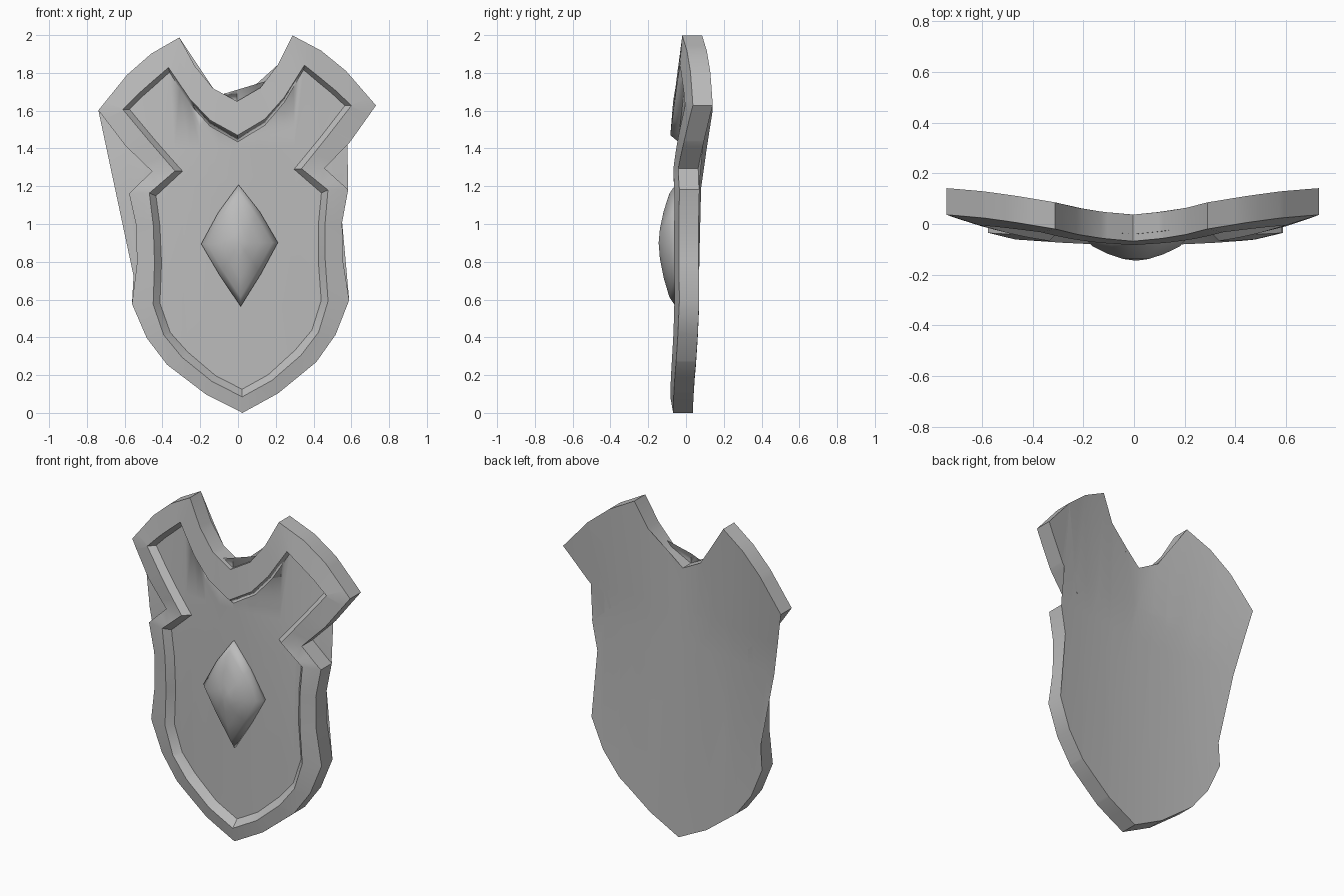
import bpy, bmesh, math
from mathutils import Matrix, Vector

cube = bpy.data.objects.get("Cube")
if cube:
    bpy.data.objects.remove(cube, do_unlink=True)

metal = bpy.data.materials.new("grey_metal")
metal.use_nodes = True
GREY = (0.5, 0.5, 0.5, 1)
metal.diffuse_color = GREY
metal.node_tree.nodes["Principled BSDF"].inputs["Base Color"].default_value = GREY

# Half outlines (x, z), from the top notch round to the bottom point
OUTER = [(0, 1.65), (.125, 1.72), (.22, 1.84), (.3, 1.993), (.45, 1.91), (.58, 1.8),
         (.735, 1.615), (.595, 1.425), (.457, 1.287), (.58, 1.172), (.545, 1),
         (.545, .8), (.575, .587), (.5, .405), (.395, .262), (.19, .1), (0, 0)]
LIP = [(0, 1.47), (.145, 1.553), (.25, 1.667), (.36, 1.835), (.45, 1.76), (.52, 1.7),
       (.605, 1.617), (.475, 1.455), (.335, 1.287), (.473, 1.172), (.455, 1),
       (.452, .8), (.463, .583), (.41, .42), (.315, .3), (.16, .17), (0, .085)]
FLOOR = [(0, 1.435), (.145, 1.52), (.25, 1.64), (.355, 1.81), (.435, 1.74), (.5, 1.685),
         (.57, 1.617), (.44, 1.455), (.295, 1.285), (.438, 1.157), (.42, 1),
         (.415, .8), (.427, .588), (.375, .432), (.285, .328), (.14, .2), (0, .125)]
FLOOR_Y, BACK_Y = -.04, .037
SHARP = math.radians(32)


def bend(x, z):
    """Backward sweep of the shield: curved across, with swept upper wings."""
    return .1 * x * x + .165 * abs(x) * max(0, z - 1.2)


def add_ring(bm, half, y):
    pts = half + [(-x, z) for x, z in half[-2:0:-1]]
    return [bm.verts.new((x, y, z)) for x, z in pts]


def bridge(bm, a, b):
    n = len(a)
    for i in range(n):
        j = (i + 1) % n
        bm.faces.new((a[i], a[j], b[j], b[i]))


def finish(bm, name):
    # Slight lean of the whole piece
    bmesh.ops.rotate(bm, cent=(0, 0, 1.37), verts=bm.verts,
                     matrix=Matrix.Rotation(math.radians(-1), 3, 'Y'))
    low = min(v.co.z for v in bm.verts)
    if low < .1:
        bmesh.ops.translate(bm, verts=bm.verts, vec=(0, 0, -low))
    mesh = bpy.data.meshes.new(name)
    bm.to_mesh(mesh)
    bm.free()
    mesh.materials.append(metal)
    obj = bpy.data.objects.new(name, mesh)
    bpy.context.collection.objects.link(obj)


# Shield body: back, side wall, raised rim, recess wall and floor
bm = bmesh.new()
rings = [add_ring(bm, OUTER, BACK_Y), add_ring(bm, OUTER, -.068),
         add_ring(bm, LIP, -.083), add_ring(bm, FLOOR, FLOOR_Y)]
for a, b in zip(rings, rings[1:]):
    bridge(bm, a, b)
bm.faces.new(rings[0])
bm.faces.new(rings[-1])
bmesh.ops.triangulate(bm, faces=[f for f in bm.faces if len(f.verts) > 4])

# Slice into columns so that the sheet can curve
cuts = [((i * .1, 0, 0), (1, 0, 0)) for i in range(-7, 8)]
cuts += [((0, 0, z), (0, 0, 1)) for z in (1.2, 1.4)]
for co, no in cuts:
    bmesh.ops.bisect_plane(bm, geom=bm.verts[:] + bm.edges[:] + bm.faces[:],
                           dist=1e-5, plane_co=co, plane_no=no)
bmesh.ops.recalc_face_normals(bm, faces=bm.faces)

# The collar of the recess blends softly into the floor
collar = {e for e in bm.edges
          if all(abs(v.co.y - FLOOR_Y) < 1e-4 and abs(v.co.x) < .34
                 and v.co.z > 1.42 for v in e.verts)}
for v in bm.verts:
    v.co.y += bend(v.co.x, v.co.z)
bmesh.ops.triangulate(bm, faces=[f for f in bm.faces if len(f.verts) > 4])
bm.normal_update()
for f in bm.faces:
    f.smooth = True
for e in bm.edges:
    e.smooth = e in collar or e.calc_face_angle(0) < SHARP
finish(bm, "shield_body")

# Domed diamond boss in the middle
bm = bmesh.new()
DIAMOND = [(0, .31), (.11, .165), (.203, 0), (.11, -.165), (0, -.335)]
levels = [(1, -.02), (1, -.055), (.85, -.088), (.55, -.118), (.25, -.138)]
rings = [add_ring(bm, [(x * s, .898 + z * s) for x, z in DIAMOND], y) for s, y in levels]
for a, b in zip(rings, rings[1:]):
    bridge(bm, a, b)
peak = bm.verts.new((0, -.145, .9))
top = rings[-1]
for i, v in enumerate(top):
    bm.faces.new((v, top[(i + 1) % len(top)], peak))
bm.faces.new(rings[0])
bmesh.ops.recalc_face_normals(bm, faces=bm.faces)
for f in bm.faces:
    f.smooth = True
finish(bm, "diamond_boss")
